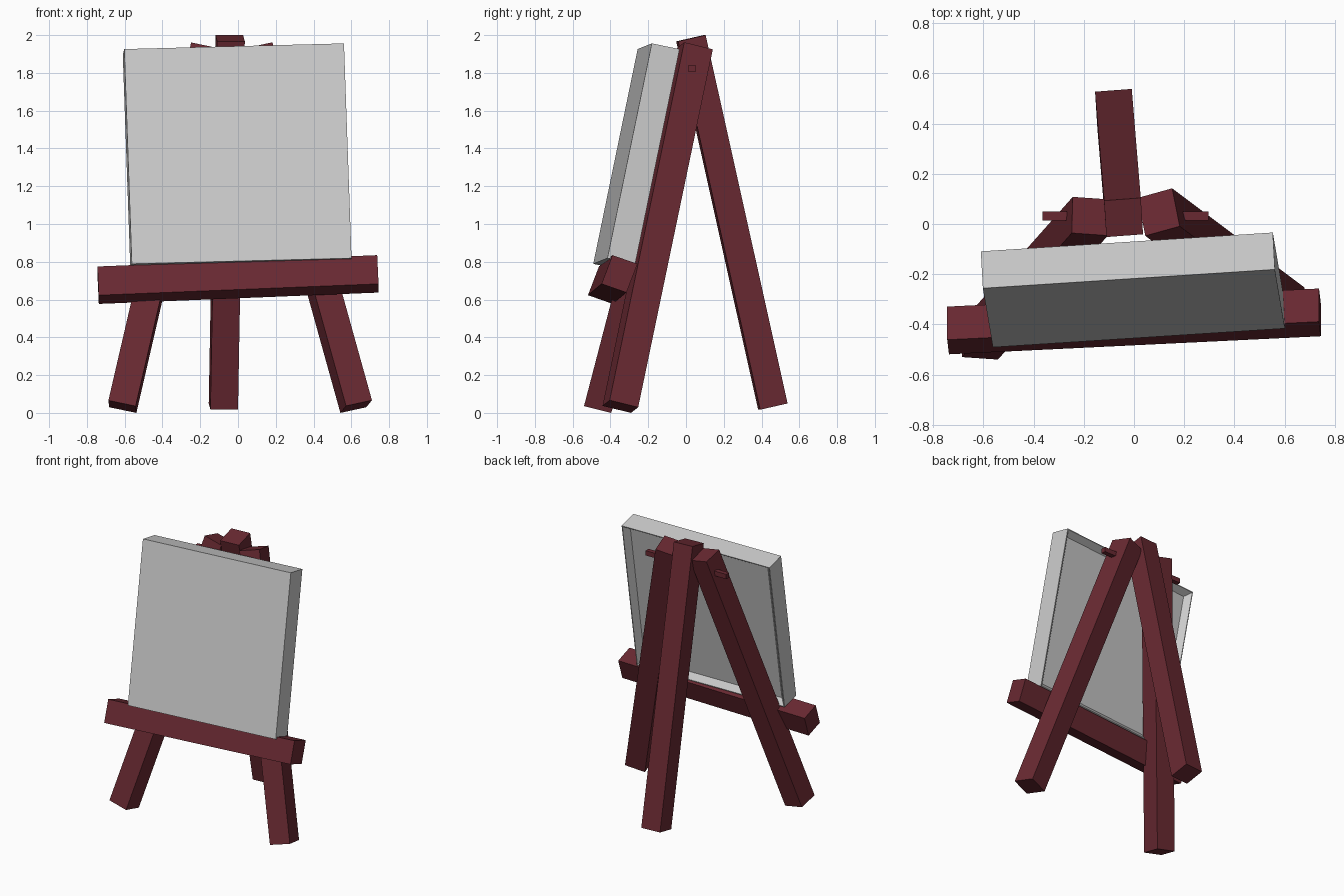
import bpy, bmesh
from mathutils import Vector, Matrix

if "Cube" in bpy.data.objects:
    bpy.data.objects.remove(bpy.data.objects["Cube"])

wood = bpy.data.materials.new("dark_red_wood")
wood.diffuse_color = (0.14, 0.022, 0.031, 1)
wood.use_nodes = True
wood.node_tree.nodes["Principled BSDF"].inputs["Base Color"].default_value = wood.diffuse_color


def beam(name, corner, width, depth, length, mat=None, recess=None):
    """Box from one corner and three edge vectors; optional (slope width, depth) hollow at the back."""
    o, w, d, l = (Vector(v) for v in (corner, width, depth, length))
    m = Matrix((w, d, l)).transposed().to_4x4()
    m.translation = o + (w + d + l) / 2
    bm = bmesh.new()
    bmesh.ops.create_cube(bm, size=1, matrix=m)
    bmesh.ops.recalc_face_normals(bm, faces=bm.faces)
    if recess:
        back = max(bm.faces, key=lambda f: f.normal.dot(d))
        bmesh.ops.inset_region(bm, faces=[back], thickness=0.008)
        bmesh.ops.inset_region(bm, faces=[back], thickness=recess[0])
        bmesh.ops.translate(bm, verts=back.verts, vec=-d.normalized() * recess[1])
    me = bpy.data.meshes.new(name)
    bm.to_mesh(me)
    bm.free()
    ob = bpy.data.objects.new(name, me)
    bpy.context.collection.objects.link(ob)
    if mat:
        me.materials.append(mat)
    return ob


# Three splayed legs
beam("front_leg_left", (-0.686, -0.53, 0.066), (0.144, -0.01, -0.03),
     (0.004, 0.144, -0.036), (0.438, 0.494, 1.895), wood)
beam("front_leg_right", (0.572, -0.442, 0.037), (0.137, 0.038, 0.03),
     (-0.03, 0.151, -0.037), (-0.527, 0.395, 1.895), wood)
beam("back_leg", (-0.146, 0.382, 0.017), (0.146, 0.011, 0.0),
     (-0.009, 0.145, 0.033), (0.036, -0.434, 1.95), wood)

# Straight pin joining the legs at the top
beam("hinge_pin", (-0.365, 0.014, 1.806), (0.662, 0, 0), (0, 0.035, 0), (0, 0, 0.035), wood)

# Ledge carrying the canvas
beam("ledge", (-0.737, -0.519, 0.623), (1.481, 0.072, 0.06),
     (0.0, 0.132, -0.046), (-0.007, 0.058, 0.152), wood)

# Stretched canvas, hollow at the back with sloping sides
beam("canvas", (-0.562, -0.491, 0.789), (1.163, 0.075, 0.03),
     (-0.008, 0.147, -0.03), (-0.04, 0.235, 1.137), recess=(0.05, 0.04))
